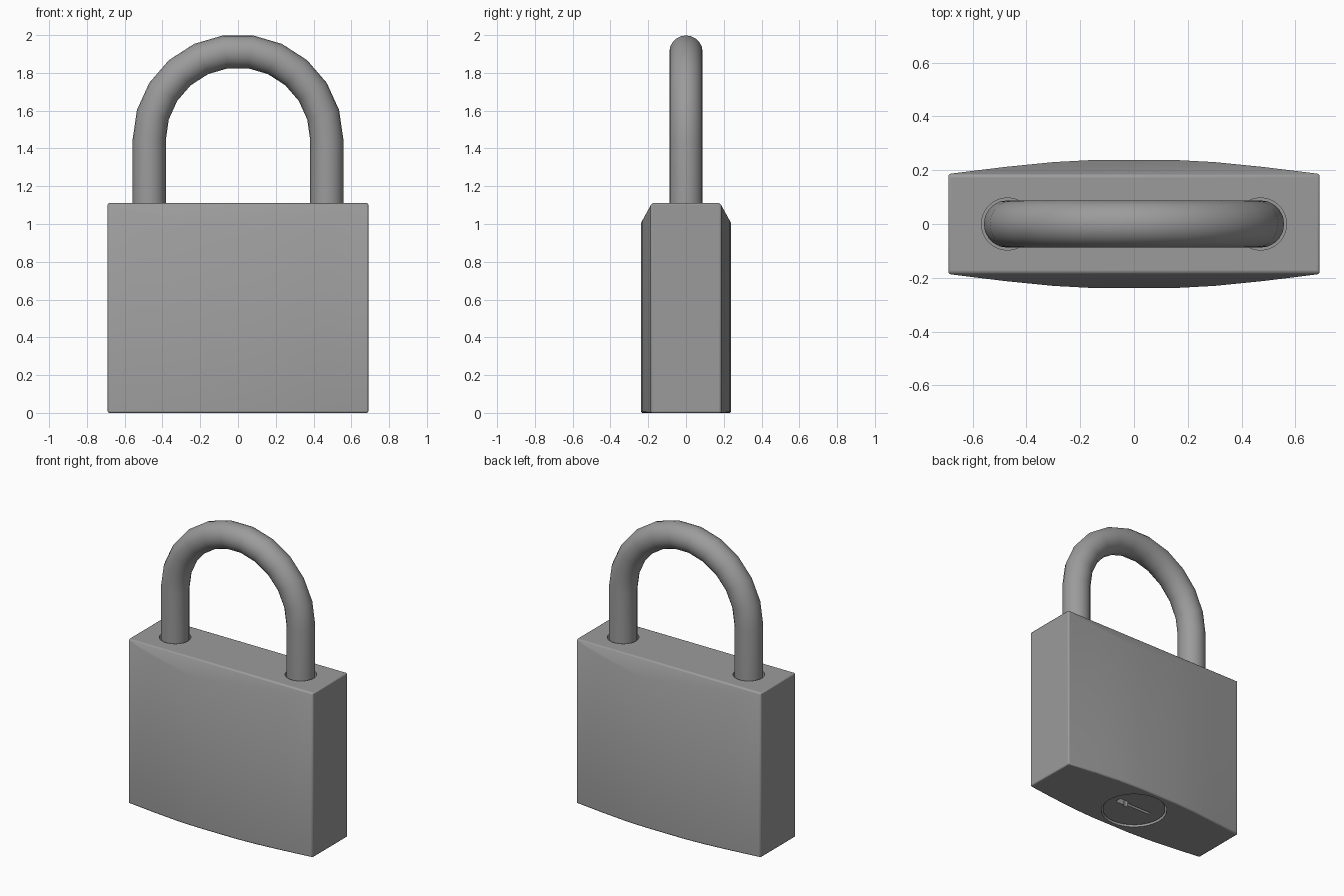
import bpy, bmesh, math
from mathutils import Vector, Matrix

old = bpy.data.objects.get("Cube")
if old:
    bpy.data.objects.remove(old)

steel = bpy.data.materials.new("grey_steel")
STEEL = (0.33, 0.33, 0.33, 1)
steel.diffuse_color = STEEL
steel.use_nodes = True
steel.node_tree.nodes["Principled BSDF"].inputs["Base Color"].default_value = STEEL


def make(name, bm, helper=False):
    bmesh.ops.recalc_face_normals(bm, faces=bm.faces)
    me = bpy.data.meshes.new(name)
    bm.to_mesh(me)
    bm.free()
    ob = bpy.data.objects.new(name, me)
    bpy.context.collection.objects.link(ob)
    me.materials.append(steel)
    if helper:
        ob.hide_render = True
        ob.hide_viewport = True
        ob.display_type = 'WIRE'
    return ob


def cylinder(name, radius, x, z0, z1, helper=False):
    bm = bmesh.new()
    bmesh.ops.create_cone(bm, cap_ends=True, segments=32, radius1=radius, radius2=radius,
                          depth=z1 - z0, matrix=Matrix.Translation((x, 0, (z0 + z1) / 2)))
    return make(name, bm, helper)


def prism(name, outline, z0, z1, helper=False):
    bm = bmesh.new()
    face = bm.faces.new([bm.verts.new((x, y, z0)) for x, y in outline])
    ext = bmesh.ops.extrude_face_region(bm, geom=[face])
    bmesh.ops.translate(bm, vec=(0, 0, z1 - z0),
                        verts=[v for v in ext["geom"] if isinstance(v, bmesh.types.BMVert)])
    return make(name, bm, helper)


def cut(ob, cutter):
    mod = ob.modifiers.new("cut_" + cutter.name, 'BOOLEAN')
    mod.operation = 'DIFFERENCE'
    mod.solver = 'EXACT'
    mod.object = cutter


def smooth(ob, degrees):
    bpy.ops.object.select_all(action='DESELECT')
    ob.select_set(True)
    bpy.context.view_layer.objects.active = ob
    bpy.ops.object.shade_smooth_by_angle(angle=math.radians(degrees))


# Body: bulged plan outline, extruded, with sloping cuts along the top edges
TOP = 1.11
quarter = [(0.69, 0.186), (0.48, 0.212), (0.3, 0.23), (0.15, 0.238)]
back = quarter + [(-x, y) for x, y in reversed(quarter)]
outline = back + [(-x, -y) for x, y in back]
body = prism("lock_body", outline, 0, TOP)
bm = bmesh.new()
bm.from_mesh(body.data)
for side in (1, -1):
    res = bmesh.ops.bisect_plane(bm, geom=bm.verts[:] + bm.edges[:] + bm.faces[:],
                                 plane_co=(0, side * 0.181, TOP),
                                 plane_no=(0, side * 0.1, 0.055), clear_outer=True)
    rim = [e for e in res["geom_cut"] if isinstance(e, bmesh.types.BMEdge)]
    bmesh.ops.contextual_create(bm, geom=rim)
bmesh.ops.recalc_face_normals(bm, faces=bm.faces)
bm.to_mesh(body.data)
bm.free()
bevel = body.modifiers.new("soft_edges", 'BEVEL')
bevel.width = 0.008
bevel.segments = 2
bevel.limit_method = 'ANGLE'
bevel.angle_limit = math.radians(35)

# Shackle sockets and the round recess for the lock cylinder
LEG_X, TUBE = 0.47, 0.088
for side, label in ((1, "left"), (-1, "right")):
    cut(body, cylinder(label + "_socket_cutter", 0.097, side * LEG_X, 0.95, 1.3, True))
cut(body, cylinder("core_recess_cutter", 0.205, 0, -0.1, 0.08, True))
smooth(body, 35)

# Lock cylinder with its keyhole slot
core = cylinder("lock_core", 0.196, 0, 0.01, 0.085)
slot = [(-0.11, 0.01), (0.06, 0.01), (0.06, -0.015), (0.08, -0.015), (0.08, 0.0),
        (0.15, 0.0), (0.15, 0.045), (0.07, 0.045), (0.07, 0.03), (-0.11, 0.03)]
cut(core, prism("keyhole_cutter", slot, -0.1, 0.06, True))
smooth(core, 30)

# Shackle: round section swept up one leg, round the arch and down the other
ARCH_Z, ARCH_STEPS, SIDES = 1.446, 11, 20
path = [(Vector((LEG_X, 0, 0.96)), 0)]
for i in range(ARCH_STEPS + 1):
    a = math.pi * i / ARCH_STEPS
    path.append((Vector((LEG_X * math.cos(a), 0, ARCH_Z + LEG_X * math.sin(a))), a))
path.append((Vector((-LEG_X, 0, 0.96)), math.pi))
bm = bmesh.new()
rings = []
for centre, a in path:
    out = Vector((math.cos(a), 0, math.sin(a)))
    ring = []
    for k in range(SIDES):
        t = 2 * math.pi * k / SIDES
        ring.append(bm.verts.new(centre + TUBE * (out * math.cos(t) + Vector((0, math.sin(t), 0)))))
    rings.append(ring)
for r0, r1 in zip(rings, rings[1:]):
    for k in range(SIDES):
        n = (k + 1) % SIDES
        bm.faces.new((r0[k], r0[n], r1[n], r1[k]))
bm.faces.new(rings[0])
bm.faces.new(rings[-1])
shackle = make("shackle", bm)
smooth(shackle, 40)
